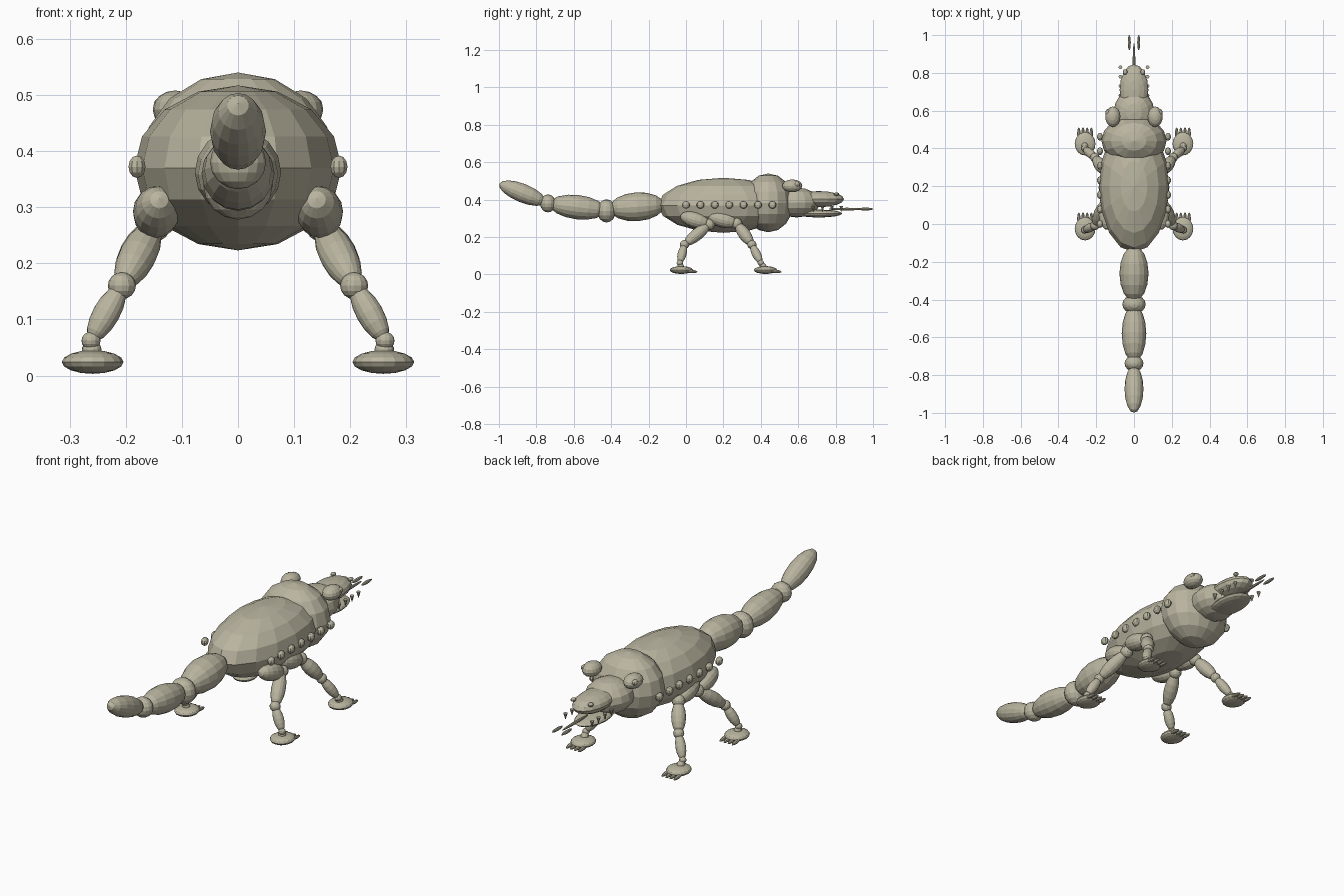
import bpy
from mathutils import Vector

cube = bpy.data.objects.get("Cube")
if cube:
    bpy.data.objects.remove(cube, do_unlink=True)

skin = bpy.data.materials.new("dull_olive_skin")
skin.use_nodes = True
colour = (0.49, 0.46, 0.35, 1)
skin.diffuse_color = colour
skin.node_tree.nodes["Principled BSDF"].inputs["Base Color"].default_value = colour


def finish(name):
    ob = bpy.context.object
    ob.name = name
    ob.data.materials.append(skin)
    return ob


def ball(name, centre, radii, seg=16, rings=8):
    """Faceted ellipsoid with its poles up and down."""
    bpy.ops.mesh.primitive_uv_sphere_add(segments=seg, ring_count=rings, location=centre)
    bpy.context.object.scale = radii
    return finish(name)


def limb(name, a, b, r, seg=16):
    """Faceted ellipsoid stretched between two points."""
    a, b = Vector(a), Vector(b)
    ob = ball(name, (a + b) / 2, (r, r, (b - a).length / 2), seg)
    ob.rotation_euler = (b - a).to_track_quat("Z", "Y").to_euler()
    return ob


def tooth(name, centre, r, height):
    bpy.ops.mesh.primitive_cone_add(vertices=8, radius1=r, radius2=0, depth=height,
                                    location=centre, rotation=(3.1416, 0, 0))
    return finish(name)


# Trunk and head
ball("body", (0, 0.2, 0.37), (0.185, 0.35, 0.147))
ball("shoulders", (0, 0.44, 0.383), (0.172, 0.135, 0.157))
ball("head", (0, 0.59, 0.385), (0.108, 0.125, 0.08))
ball("snout", (0, 0.71, 0.403), (0.076, 0.135, 0.043))
ball("lower_jaw", (0, 0.71, 0.326), (0.07, 0.125, 0.021))

# Tail: long segments with round joints between
limb("tail_base", (0, -0.115, 0.372), (0, -0.41, 0.352), 0.077)
ball("tail_joint_1", (0, -0.425, 0.34), (0.062, 0.05, 0.062))
limb("tail_middle", (0, -0.43, 0.342), (0, -0.73, 0.378), 0.065)
ball("tail_joint_2", (0, -0.738, 0.38), (0.05, 0.042, 0.048))
limb("tail_tip", (0, -0.75, 0.385), (0, -0.998, 0.485), 0.05)

# Forked tongue
limb("tongue", (0, 0.76, 0.35), (0, 0.96, 0.35), 0.007, 8)

# Leg paths: hip start, hip joint, knee, ankle, foot centre
legs = {
    "back": [(0.14, -0.03, 0.315), (0.15, 0.125, 0.268), (0.207, -0.008, 0.16),
             (0.262, -0.033, 0.062), (0.259, -0.025, 0.024)],
    "front": [(0.14, 0.115, 0.315), (0.15, 0.272, 0.272), (0.207, 0.352, 0.16),
              (0.262, 0.4, 0.062), (0.259, 0.425, 0.024)],
}

for side, s in (("left", 1), ("right", -1)):
    # Face
    ball(f"{side}_eye", (s * 0.112, 0.568, 0.474), (0.04, 0.054, 0.034))
    ball(f"{side}_pupil", (s * 0.137, 0.592, 0.482), (0.014, 0.018, 0.014), 10, 6)
    ball(f"{side}_nostril", (s * 0.047, 0.805, 0.43), (0.012, 0.015, 0.009), 10, 6)
    limb(f"{side}_tongue_tip", (s * 0.025, 0.92, 0.35), (s * 0.025, 1.0, 0.35), 0.008, 8)
    for i in range(4):
        tooth(f"{side}_tooth_{i + 1}", (s * 0.072, 0.68 + 0.05 * i, 0.35), 0.01, 0.033)

    # Row of bumps along the flank
    for i in range(7):
        ball(f"{side}_flank_bump_{i + 1}", (s * 0.18, 0.077 * i, 0.372),
             (0.016, 0.021, 0.02), 10, 6)

    # Legs
    for end, path in legs.items():
        start, hip, knee, ankle, foot = [Vector((s * x, y, z)) for x, y, z in path]
        tag = f"{end}_{side}"
        limb(f"{tag}_thigh", start, hip, 0.042)
        ball(f"{tag}_hip_joint", hip, (0.03, 0.03, 0.03), 12)
        limb(f"{tag}_upper_leg", hip, knee, 0.033)
        ball(f"{tag}_knee", knee, (0.025, 0.025, 0.024), 12)
        limb(f"{tag}_lower_leg", knee, ankle, 0.024)
        ball(f"{tag}_ankle", ankle, (0.017, 0.017, 0.016), 12)
        limb(f"{tag}_heel", ankle, foot, 0.018, 12)
        ball(f"{tag}_foot", foot, (0.055, 0.062, 0.021))
        for i in range(4):
            x = foot.x + (i - 1.5) * 0.022
            limb(f"{tag}_toe_{i + 1}", (x, foot.y + 0.02, 0.02),
                 (x, foot.y + 0.086, 0.014), 0.009, 8)
